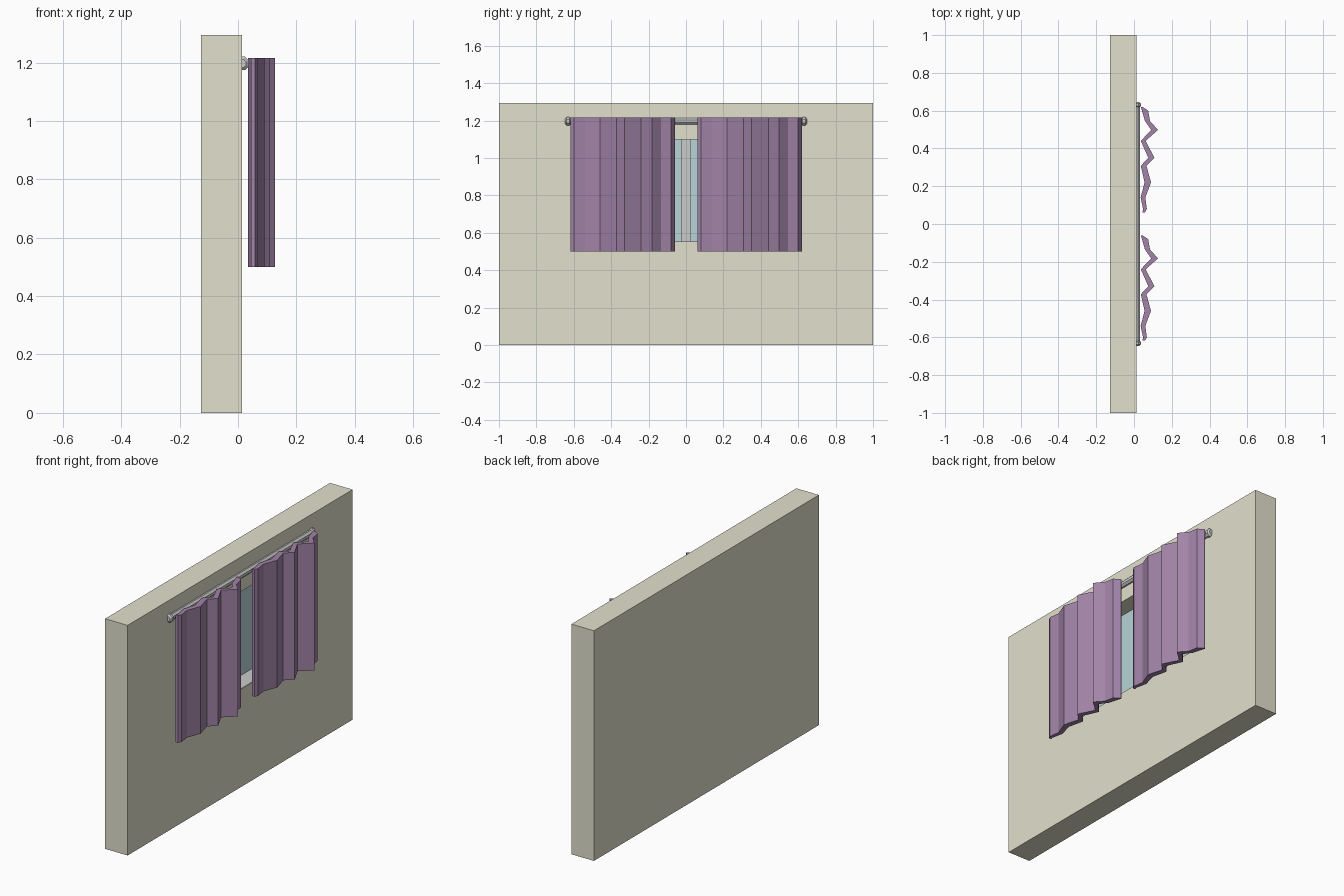
import bpy, bmesh, math
from mathutils import Matrix

if "Cube" in bpy.data.objects:
    bpy.data.objects.remove(bpy.data.objects["Cube"])


def material(name, rgb):
    m = bpy.data.materials.new(name)
    m.diffuse_color = (*rgb, 1)
    m.use_nodes = True
    m.node_tree.nodes["Principled BSDF"].inputs["Base Color"].default_value = m.diffuse_color
    return m


WALL = material("wall_paint", (0.76, 0.75, 0.61))
CLOTH = material("purple_cloth", (0.36, 0.23, 0.39))
GLASS = material("pale_glass", (0.48, 0.66, 0.68))


def finish(name, bm, mat=None):
    bmesh.ops.recalc_face_normals(bm, faces=bm.faces[:])
    me = bpy.data.meshes.new(name)
    bm.to_mesh(me)
    bm.free()
    ob = bpy.data.objects.new(name, me)
    bpy.context.collection.objects.link(ob)
    if mat:
        me.materials.append(mat)
    return ob


def box(name, lo, hi, mat=None):
    bm = bmesh.new()
    size = [b - a for a, b in zip(lo, hi)]
    mid = [(a + b) / 2 for a, b in zip(lo, hi)]
    bmesh.ops.create_cube(bm, size=1, matrix=Matrix.Translation(mid) @ Matrix.Diagonal((*size, 1)))
    return finish(name, bm, mat)


def lathe_y(name, profile, sides, x, z):
    """Closed solid along y from (y, radius) pairs."""
    bm = bmesh.new()
    rings = []
    for y, r in profile:
        angles = [2 * math.pi * (i + 0.5) / sides for i in range(sides)]
        rings.append([bm.verts.new((x + r * math.cos(a), y, z + r * math.sin(a))) for a in angles])
    for a, b in zip(rings, rings[1:]):
        for i in range(sides):
            j = (i + 1) % sides
            bm.faces.new((a[i], a[j], b[j], b[i]))
    bm.faces.new(rings[0])
    bm.faces.new(rings[-1])
    return finish(name, bm)


# Wall with a window recess open to the room side
wall = box("wall", (-0.127, -1, 0), (0.013, 1, 1.295), WALL)
cutter = box("recess_cutter", (-0.087, -0.5, 0.55), (0.1, 0.5, 1.10), WALL)
cutter.hide_render = True
cutter.hide_viewport = True
cut = wall.modifiers.new("recess", 'BOOLEAN')
cut.operation = 'DIFFERENCE'
cut.solver = 'EXACT'
cut.object = cutter

# Window: two panes, sill and central stiles
for side, s in (("left", -1), ("right", 1)):
    y0, y1 = sorted((s * 0.022, s * 0.5))
    box(f"{side}_pane", (-0.086, y0, 0.551), (-0.08, y1, 1.10), GLASS)
    y0, y1 = sorted((0, s * 0.025))
    box(f"{side}_stile", (-0.086, y0, 0.551), (-0.065, y1, 1.10))
box("window_sill", (-0.086, -0.499, 0.545), (0.012, 0.499, 0.553))

# Curtain rod with faceted end knobs
lathe_y("curtain_rod", [(-0.63, 0.019), (0.63, 0.019)], 8, 0.014, 1.197)
for side, s in (("left", -1), ("right", 1)):
    lathe_y(f"{side}_knob", [(s * 0.618, 0.017), (s * 0.624, 0.025), (s * 0.638, 0.025), (s * 0.646, 0.015)],
            8, 0.014, 1.197)

# Pleated curtains: zigzag cross-section (y, wall-side x, room-side x)
PLEATS = [(0.62, 0.036, 0.045), (0.60, 0.042, 0.075), (0.545, 0.058, 0.085), (0.498, 0.091, 0.127),
          (0.44, 0.036, 0.062), (0.35, 0.076, 0.108), (0.308, 0.036, 0.066), (0.22, 0.056, 0.09),
          (0.14, 0.035, 0.06), (0.08, 0.048, 0.068), (0.062, 0.044, 0.058)]


def curtain(name, shift):
    bm = bmesh.new()
    outline = [(b, y) for y, b, f in PLEATS] + [(f, y) for y, b, f in reversed(PLEATS)]
    face = bm.faces.new([bm.verts.new((x, y + shift, 0.50)) for x, y in outline])
    ext = bmesh.ops.extrude_face_region(bm, geom=[face], use_keep_orig=True)
    top = [v for v in ext["geom"] if isinstance(v, bmesh.types.BMVert)]
    bmesh.ops.translate(bm, verts=top, vec=(0, 0, 0.716))
    return finish(name, bm, CLOTH)


curtain("right_curtain", 0)
curtain("left_curtain", -0.68)
